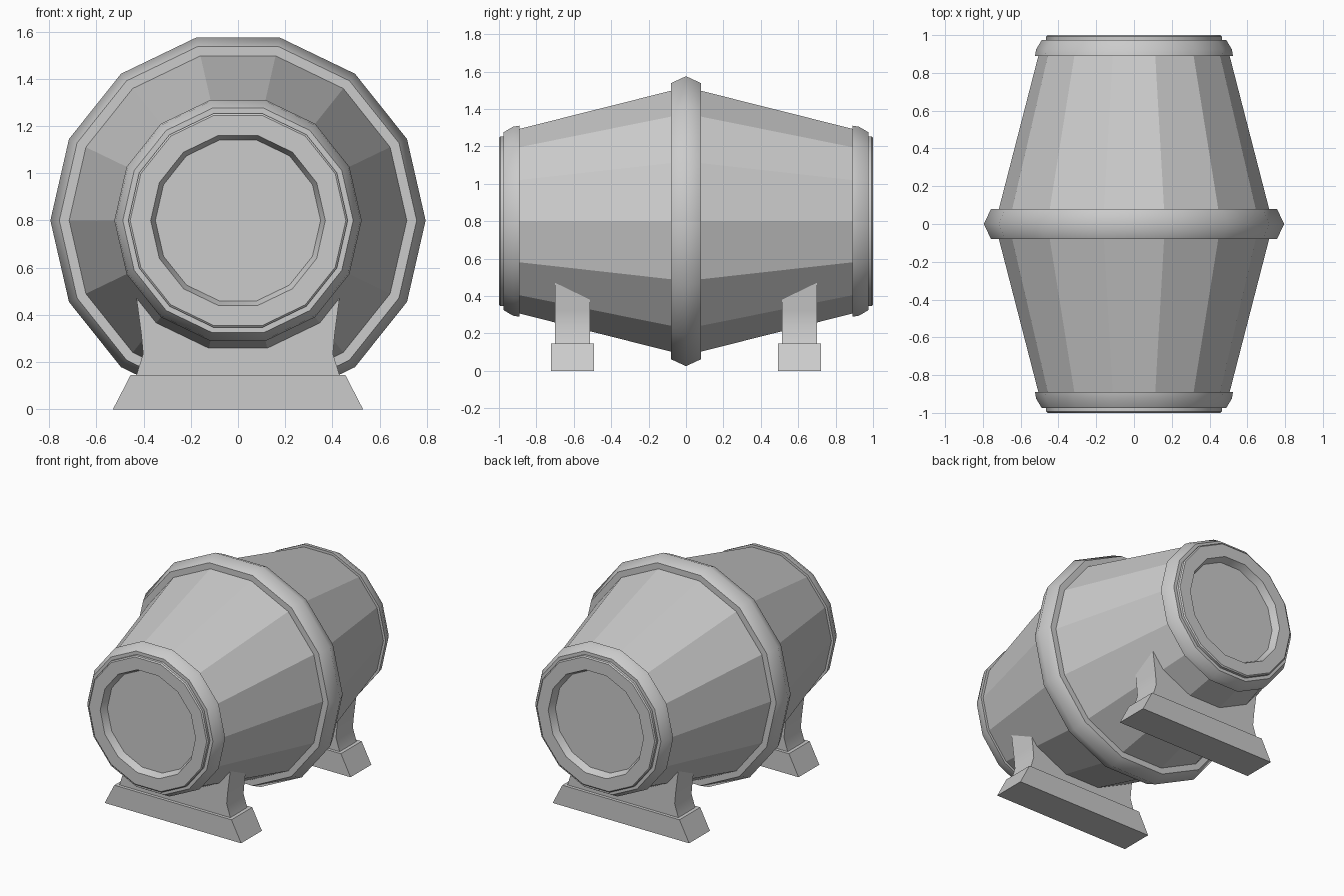
import bpy, bmesh
from math import cos, sin, pi, radians

if "Cube" in bpy.data.objects:
    bpy.data.objects.remove(bpy.data.objects["Cube"])

SIDES, AXIS_Z = 14, 0.8


def make_object(name, bm, smooth=None):
    bmesh.ops.remove_doubles(bm, verts=bm.verts, dist=1e-5)
    bmesh.ops.recalc_face_normals(bm, faces=bm.faces)
    mesh = bpy.data.meshes.new(name)
    bm.to_mesh(mesh)
    bm.free()
    ob = bpy.data.objects.new(name, mesh)
    bpy.context.collection.objects.link(ob)
    if smooth:
        bpy.ops.object.select_all(action='DESELECT')
        ob.select_set(True)
        bpy.context.view_layer.objects.active = ob
        bpy.ops.object.shade_smooth_by_angle(angle=radians(smooth))
    return ob


def lathe(name, profile, closed=False, smooth=None):
    """Turn a (radius, y) profile round the barrel axis; open ends are capped."""
    bm = bmesh.new()
    rings = []
    for r, y in profile:
        rings.append([bm.verts.new((r * cos(2 * pi * i / SIDES), y,
                                    AXIS_Z + r * sin(2 * pi * i / SIDES)))
                      for i in range(SIDES)])
    pairs = list(zip(rings, rings[1:]))
    if closed:
        pairs.append((rings[-1], rings[0]))
    else:
        bm.faces.new(rings[0])
        bm.faces.new(rings[-1])
    for a, b in pairs:
        for i in range(SIDES):
            j = (i + 1) % SIDES
            bm.faces.new((a[i], a[j], b[j], b[i]))
    return make_object(name, bm, smooth)


def extrude_profile(name, half, y0, y1, smooth=None):
    """Mirror a half outline (x, z) and extrude it from y0 to y1."""
    outline = half + [(-x, z) for x, z in reversed(half)]
    bm = bmesh.new()
    face = bm.faces.new([bm.verts.new((x, y0, z)) for x, z in outline])
    ext = bmesh.ops.extrude_face_region(bm, geom=[face], use_keep_orig=True)
    verts = [g for g in ext['geom'] if isinstance(g, bmesh.types.BMVert)]
    bmesh.ops.translate(bm, verts=verts, vec=(0, y1 - y0, 0))
    return make_object(name, bm, smooth)


# Flat-faced staves and the wide middle hoop
lathe("barrel_staves", [(0.496, -0.93), (0.736, 0), (0.496, 0.93)])
lathe("middle_hoop", [(0.70, -0.08), (0.757, -0.08), (0.795, 0),
                      (0.757, 0.08), (0.70, 0.08)], closed=True, smooth=50)

for s, end in ((-1, "front"), (1, "back")):
    # Tapered hoop near the barrel mouth
    lathe(end + "_hoop", [(0.47, s * 0.89), (0.524, s * 0.89), (0.518, s * 0.925),
                          (0.488, s * 0.975), (0.45, s * 0.975)],
          closed=True, smooth=35)
    # Barrel head with a raised rim and sunken disc
    lathe(end + "_head", [(0.465, s * 0.9), (0.465, s * 0.993), (0.457, s * 1.0),
                          (0.37, s * 1.0), (0.35, s * 0.95)], smooth=35)
    # Stand: sloped foot and waisted cradle reaching up to the staves
    extrude_profile(end + "_stand_foot", [(0.53, 0), (0.455, 0.145)],
                    s * 0.722, s * 0.492)
    extrude_profile(end + "_stand_cradle",
                    [(0.432, 0.14), (0.402, 0.235), (0.41, 0.32), (0.43, 0.47)],
                    s * 0.70, s * 0.513, smooth=30)
